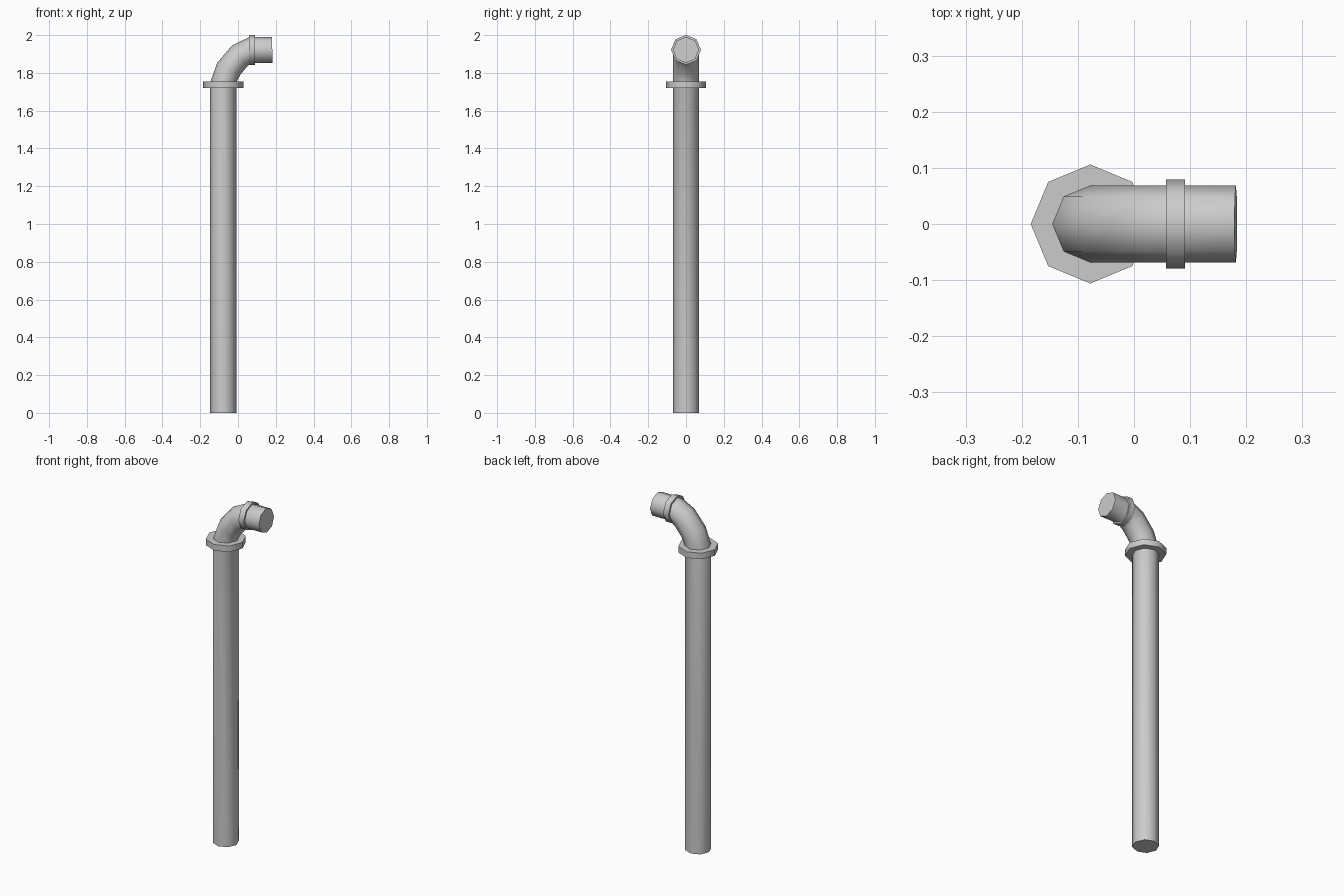
import bpy, bmesh
from math import sin, cos, pi, radians

if "Cube" in bpy.data.objects:
    bpy.data.objects.remove(bpy.data.objects["Cube"])

SIDES = 8
AXIS_X = -0.078   # upright pipe axis
TOP_Z = 1.922     # outlet axis height


def tube(name, rings):
    """Closed octagonal tube; each ring is (x, z, bend angle from vertical, radius)."""
    bm = bmesh.new()
    loops = []
    for x, z, deg, r in rings:
        a = radians(deg)
        loop = []
        for i in range(SIDES):
            t = 2 * pi * i / SIDES
            u, v = r * cos(t), r * sin(t)
            loop.append(bm.verts.new((x - u * cos(a), v, z + u * sin(a))))
        loops.append(loop)
    for lo, hi in zip(loops, loops[1:]):
        for i in range(SIDES):
            j = (i + 1) % SIDES
            bm.faces.new((lo[i], lo[j], hi[j], hi[i]))
    bm.faces.new(loops[0])
    bm.faces.new(loops[-1])
    bmesh.ops.recalc_face_normals(bm, faces=bm.faces)
    mesh = bpy.data.meshes.new(name)
    bm.to_mesh(mesh)
    bm.free()
    obj = bpy.data.objects.new(name, mesh)
    bpy.context.collection.objects.link(obj)
    bpy.ops.object.select_all(action='DESELECT')
    obj.select_set(True)
    bpy.context.view_layer.objects.active = obj
    bpy.ops.object.shade_smooth_by_angle(angle=radians(50))
    return obj


# Upright pipe, three-segment elbow and short outlet
R = 0.069
tube("bent_pipe", [
    (AXIS_X, 0.0, 0, R),
    (AXIS_X, 1.75, 0, R),
    (-0.048, 1.823, 27, R),
    (0.008, 1.889, 56, R),
    (0.065, TOP_Z, 88, R),
    (0.1815, TOP_Z, 88, R),
])

# Wide flange below the elbow
tube("flange", [(AXIS_X, 1.72, 0, 0.106), (AXIS_X, 1.755, 0, 0.106)])

# Narrow collar on the outlet
tube("outlet_collar", [(0.057, TOP_Z, 90, 0.079), (0.091, TOP_Z, 90, 0.079)])
